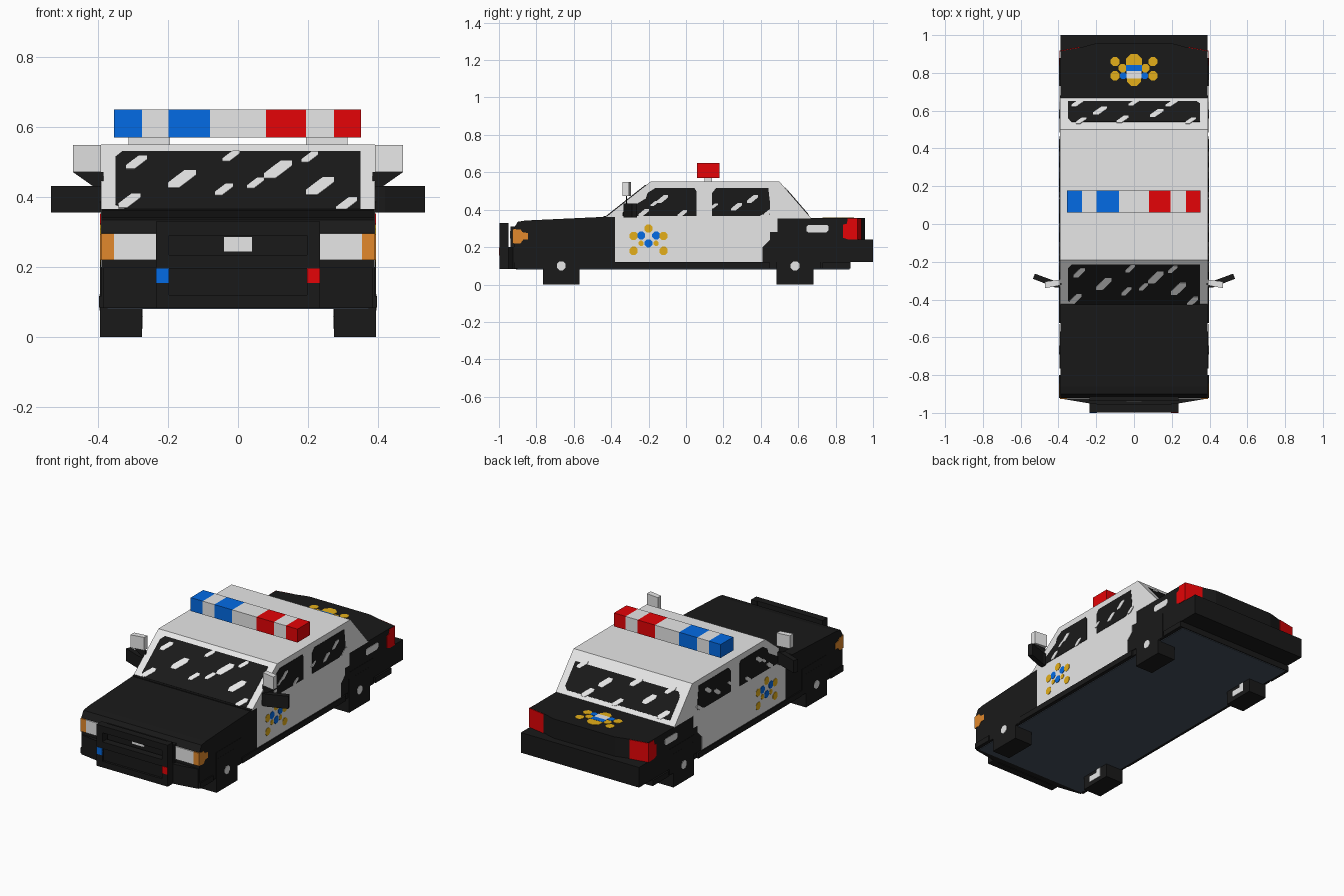
import bpy, bmesh, math
from mathutils import Vector

if "Cube" in bpy.data.objects:
    bpy.data.objects.remove(bpy.data.objects["Cube"])


def material(name, rgb):
    m = bpy.data.materials.new(name)
    m.diffuse_color = (*rgb, 1)
    m.use_nodes = True
    m.node_tree.nodes["Principled BSDF"].inputs["Base Color"].default_value = m.diffuse_color
    return m


BLACK = material("black", (0.010, 0.010, 0.010))
WHITE = material("light_grey", (0.83, 0.83, 0.83))
BLUE = material("blue", (0.001, 0.145, 0.78))
RED = material("red", (0.78, 0.001, 0.002))
GOLD = material("gold", (0.78, 0.43, 0.01))
ORANGE = material("orange", (0.76, 0.25, 0.025))
SLATE = material("slate", (0.062, 0.082, 0.11))

X, Y, Z = Vector((1, 0, 0)), Vector((0, 1, 0)), Vector((0, 0, 1))


def prism(name, pts, origin, u, v, depth, mat):
    """Extrude a 2D outline, drawn on axes u and v, along u x v."""
    u, v, o = Vector(u).normalized(), Vector(v).normalized(), Vector(origin)
    bm = bmesh.new()
    face = bm.faces.new([bm.verts.new(o + u * a + v * b) for a, b in pts])
    new = bmesh.ops.extrude_face_region(bm, geom=[face])["geom"]
    bmesh.ops.translate(bm, vec=u.cross(v) * depth,
                        verts=[g for g in new if isinstance(g, bmesh.types.BMVert)])
    bmesh.ops.recalc_face_normals(bm, faces=bm.faces)
    me = bpy.data.meshes.new(name)
    bm.to_mesh(me)
    bm.free()
    me.materials.append(mat)
    ob = bpy.data.objects.new(name, me)
    bpy.context.collection.objects.link(ob)
    return ob


def rect(a0, a1, b0, b1):
    return [(a0, b0), (a1, b0), (a1, b1), (a0, b1)]


def box(name, x0, x1, y0, y1, z0, z1, mat):
    return prism(name, rect(x0, x1, y0, y1), (0, 0, z0), X, Y, z1 - z0, mat)


def profile(name, pts, half, mat):
    """Side profile (y, z) extruded across the car."""
    return prism(name, pts, (-half, 0, 0), Y, Z, 2 * half, mat)


def side_plate(name, pts, mat, t=0.002, x=0.392):
    """The same thin plate on both flanks."""
    for s in (1, -1):
        prism(name, [(a * s, b) for a, b in pts], (s * x, 0, 0), (0, s, 0), Z, t, mat)


def dot(a, b, r):
    k = r * 0.41
    return [(a + r, b + k), (a + k, b + r), (a - k, b + r), (a - r, b + k),
            (a - r, b - k), (a - k, b - r), (a + k, b - r), (a + r, b - k)]


def glint(a, b, s=1.0, k=1.0):
    """Slanted reflection streak of size s, stretched vertically by k."""
    half = [(-.04, -.012), (-.04, -.027), (-.008, -.027), (.016, -.008)]
    return [(a + s * p, b + s * k * q) for p, q in half + [(-p, -q) for p, q in half]]


# Main body: black nose, light cabin with doors, black tail
profile("front_body", [(-.92, .085), (-.38, .085), (-.38, .362), (-.43, .362),
                       (-.86, .342), (-.90, .335), (-.92, .30)], .39, BLACK)
profile("cabin", [(-.38, .12), (.41, .12), (.41, .20), (.45, .24), (.45, .28), (.49, .28),
                  (.49, .353), (.67, .353), (.50, .55), (-.19, .55), (-.43, .36), (-.38, .36)],
        .392, WHITE)
prism("rear_body", [(-.39, .40), (.39, .40), (.39, .915), (.28, .935), (.20, .957),
                    (-.20, .957), (-.28, .935), (-.39, .915)], (0, 0, .12), X, Y, .235, BLACK)
box("cowl", -.39, .39, -.44, -.41, .345, .366, BLACK)
box("rear_bumper", -.39, .39, .88, 1.0, .12, .24, BLACK)
prism("front_bumper", [(-.385, -.90), (.385, -.90), (.385, -.925), (.235, -.95),
                       (-.235, -.95), (-.385, -.925)], (0, 0, .083), X, Y, .117, BLACK)

# Chassis, underside and sills
box("chassis", -.385, .385, -.5, .88, .086, .13, BLACK)
box("underside", -.375, .375, -.91, .875, .081, .09, SLATE)
for y0, y1 in ((-.92, -.80), (-.525, .45), (.73, .88)):
    box("sill", -.397, .397, y0, y1, .085, .118, BLACK)

# Square wheels with arches and hubs
for y in (-.667, .583):
    side_plate("wheel_arch", rect(y - .098, y + .137, .085, .24), BLACK, .0015)
    for s in (1, -1):
        x0, x1 = sorted((s * .275, s * .394))
        box("wheel", x0, x1, y - .098, y + .098, 0, .20, BLACK)
        xi0, xi1 = sorted((s * .272, s * .276))
        box("inner_hub", xi0, xi1, y - .045, y + .045, .025, .06, WHITE)
        box("inner_hub", xi0, xi1, y + .015, y + .045, .06, .08, WHITE)
    side_plate("hub", dot(y, .10, .024), WHITE, .002, .394)

# Grille, push bar and front plate
box("grille", -.235, .235, -.938, -.90, .19, .31, BLACK)
box("front_tag", -.04, .04, -.941, -.93, .245, .287, WHITE)
for s in (1, -1):
    x0, x1 = sorted((s * .197, s * .235))
    box("push_bar_post", x0, x1, -.998, -.95, .083, .33, BLACK)
    box("push_bar_lamp", x0, x1, -1.0, -.99, .155, .197, RED if s > 0 else BLUE)
for z0, z1 in ((.083, .12), (.195, .235), (.29, .33)):
    box("push_bar_rail", -.197, .197, -.998, -.955, z0, z1, BLACK)
box("push_bar_panel", -.197, .197, -.985, -.95, .115, .20, BLACK)

# Headlights, turn signals and tail lights
for s in (1, -1):
    a, b = sorted((s * .235, s * .355))
    box("headlight", a, b, -.927, -.915, .22, .297, WHITE)
    a, b = sorted((s * .355, s * .392))
    box("turn_signal", a, b, -.927, -.91, .22, .297, ORANGE)
    prism("tail_light", [(s * .388, .905), (s * .392, .918), (s * .285, .938), (s * .285, .925)],
          (0, 0, .24), X, Y, .114, RED)
side_plate("side_signal", [(-.91, .22), (-.885, .22), (-.87, .24), (-.845, .24), (-.845, .275),
                           (-.875, .28), (-.885, .295), (-.91, .295)], ORANGE)
side_plate("side_tail_light", [(.84, .25), (.87, .24), (.918, .24), (.918, .353), (.865, .353),
                               (.86, .325), (.84, .32)], RED)
side_plate("rear_side_marker", [(.645, .285), (.655, .278), (.75, .278), (.762, .29),
                                (.762, .31), (.755, .318), (.655, .318), (.645, .31)], WHITE)

# Side windows with glints
side_plate("front_side_window", [(-.34, .365), (.055, .365), (.055, .50), (.045, .515),
                                 (-.165, .515), (-.205, .49), (-.215, .46), (-.34, .385)], BLACK)
side_plate("rear_side_window", [(.14, .365), (.39, .365), (.41, .375), (.45, .375), (.45, .43),
                                (.44, .515), (.16, .515), (.14, .49)], BLACK)
for y, z, s in ((-.125, .457, .75), (-.225, .385, .7), (-.17, .432, .5), (-.02, .38, .65),
                (.27, .415, .75), (.355, .457, .75), (.15, .42, .5), (.44, .385, .6)):
    side_plate("side_glint", glint(y, z, s), WHITE, .004)

# Windshield and rear window
front = ((0, -.43, .36), X, (0, .24, .19))
rear = ((0, .67, .353), -X, (0, -.17, .197))
prism("windshield", [(-.35, .03), (-.32, .008), (.35, .008), (.35, .275), (-.33, .275),
                     (-.35, .25)], *front, .002, BLACK)
for x, z, s in ((-.29, .497, .75), (-.02, .515, .6), (-.16, .45, 1), (.115, .477, 1),
                (-.04, .42, .65), (.05, .438, .6), (.235, .43, 1), (.205, .512, .6),
                (-.31, .388, .8), (.31, .378, .75)):
    prism("windshield_glint", glint(x, (z - .36) / .62, s, 1.5), *front, .004, WHITE)
prism("rear_window", [(-.35, .05), (-.33, .03), (.35, .03), (.35, .17), (.33, .197),
                      (-.35, .197)], *rear, .002, BLACK)
for x, b, s in ((-.30, .19, .7), (-.20, .05, .8), (-.12, .13, .9), (0, .045, .7), (.06, .18, .8),
                (.18, .11, .9), (.28, .19, .7), (.30, .05, .8)):
    prism("rear_glint", glint(x, b, s, 1.3), *rear, .004, WHITE)

# Star badges on the front doors and trunk lid
for a, b in ((0, .08), (.08, .04), (-.08, .04), (.08, -.04), (-.08, -.04)):
    side_plate("door_badge_point", dot(a - .2, b + .22, .022), GOLD)
for a, b in ((.04, .042), (-.04, .042), (0, 0)):
    side_plate("door_badge_centre", dot(a - .2, b + .22, .021), BLUE)
for a in (-.04, .04):
    side_plate("door_badge_ring", dot(a - .2, .22, .014), GOLD)
trunk = ((0, .815, .355), X, Y)
for a, b, r in ((.10, .045, .024), (-.10, .045, .024), (.10, -.03, .024), (-.10, -.03, .024),
                (0, .042, .042), (0, -.048, .036)):
    prism("trunk_badge_point", dot(a, b, r), *trunk, .002, GOLD)
for s in (1, -1):
    prism("trunk_badge_ring", dot(s * .06, .01, .022), *trunk, .002, GOLD)
    prism("trunk_badge_side", dot(s * .057, -.03, .018), *trunk, .003, BLUE)
prism("trunk_badge_bar", rect(-.042, .042, -.005, .028), *trunk, .003, BLUE)
prism("trunk_badge_centre", rect(-.04, .04, -.045, -.005), *trunk, .003, WHITE)

# Roof light bar
edges = [-.354, -.275, -.198, -.08, .08, .194, .274, .351]
colours = [BLUE, WHITE, BLUE, WHITE, RED, WHITE, RED]
for x0, x1, m in zip(edges, edges[1:], colours):
    box("light_bar_section", x0, x1, .06, .178, .57, .65, m)
for s in (1, -1):
    a, b = sorted((s * .195, s * .313))
    box("light_bar_foot", a, b, .098, .14, .545, .572, WHITE)

# Spot lamps on brackets and door mirrors
for s in (1, -1):
    prism("spot_lamp", [(s * .392, -.325), (s * .472, -.34), (s * .472, -.305), (s * .392, -.295)],
          (0, 0, .472), X, Y, .077, WHITE)
    prism("spot_lamp_bracket", [(s * .385, .472), (s * .472, .472), (s * .405, .425),
                                (s * .385, .425)], (0, -.315, 0), X, Z, .005, BLACK)
    prism("door_mirror", [(s * .39, -.335), (s * .42, -.335), (s * .535, -.29), (s * .525, -.263),
                          (s * .41, -.305), (s * .39, -.305)], (0, 0, .357), X, Y, .075, BLACK)
